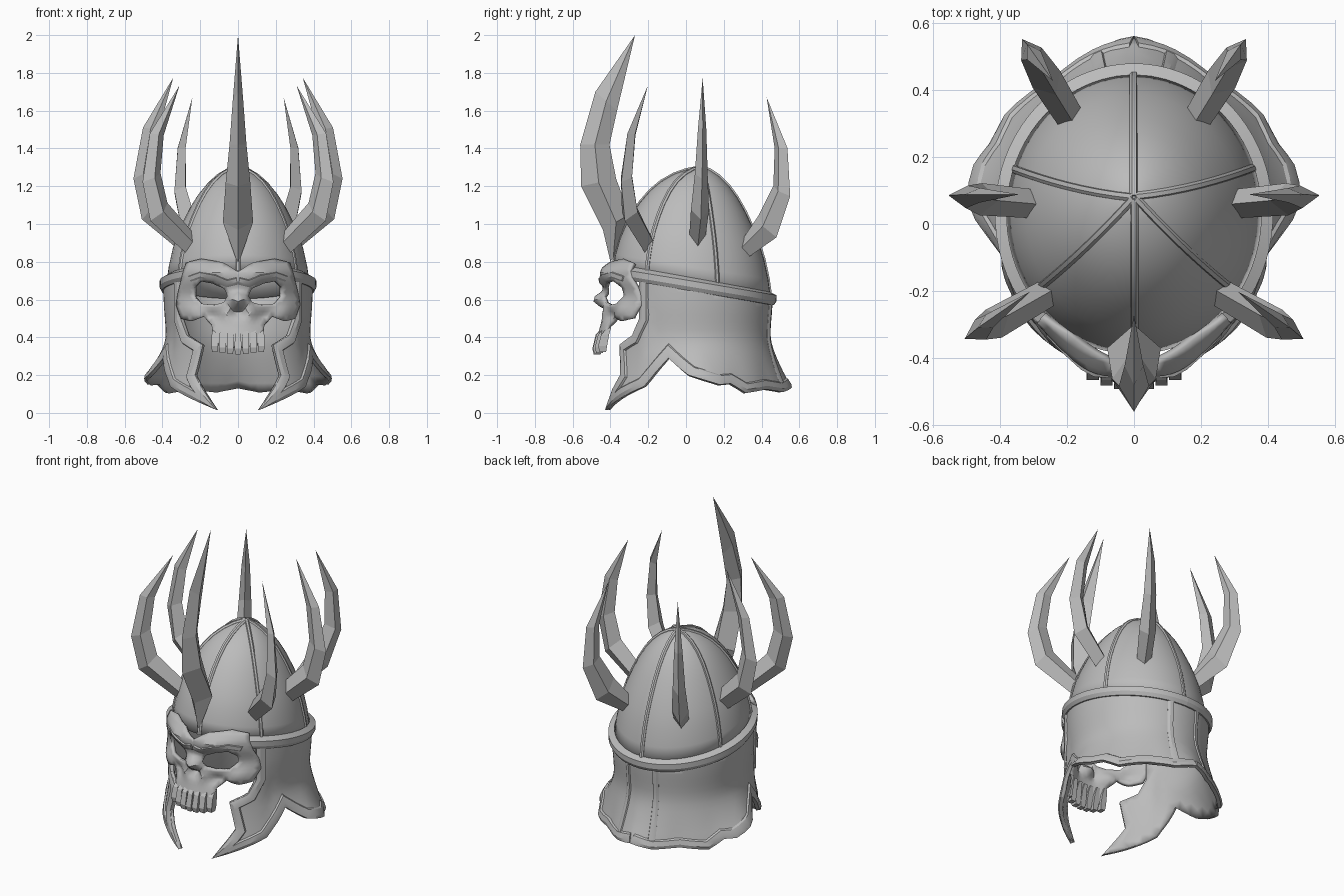
import bpy, bmesh, math
from mathutils import Vector
from mathutils.geometry import delaunay_2d_cdt

if "Cube" in bpy.data.objects:
    bpy.data.objects.remove(bpy.data.objects["Cube"])

steel = bpy.data.materials.new("grey steel")
steel.diffuse_color = (0.5, 0.5, 0.5, 1)
steel.use_nodes = True
steel.node_tree.nodes["Principled BSDF"].inputs["Base Color"].default_value = steel.diffuse_color
K = 0.4  # unwrapping radius: u = angle from the front * K


def lerp_table(t, table):
    for (a, p), (b, q) in zip(table, table[1:]):
        if t <= b:
            return p + (q - p) * max(0, (t - a) / (b - a))
    return table[-1][1]


def make(name, verts, faces, mirror=False, thick=0, smooth=35):
    me = bpy.data.meshes.new(name)
    me.from_pydata([tuple(v) for v in verts], [], faces)
    bm = bmesh.new()
    bm.from_mesh(me)
    bmesh.ops.remove_doubles(bm, verts=bm.verts, dist=1e-5)
    bmesh.ops.recalc_face_normals(bm, faces=bm.faces)
    bm.to_mesh(me)
    bm.free()
    me.materials.append(steel)
    ob = bpy.data.objects.new(name, me)
    bpy.context.collection.objects.link(ob)
    if mirror:
        ob.modifiers.new("mirror", 'MIRROR').merge_threshold = 0.002
    if thick:
        m = ob.modifiers.new("shell", 'SOLIDIFY')
        m.thickness, m.offset = thick, 0
    if smooth:
        bpy.ops.object.select_all(action='DESELECT')
        ob.select_set(True)
        bpy.context.view_layer.objects.active = ob
        bpy.ops.object.shade_smooth_by_angle(angle=math.radians(smooth))
    return ob


def resample(pts, step, closed=False):
    out = []
    for a, b in zip(pts, pts[1:] + (pts[:1] if closed else [])):
        a, b = Vector(a), Vector(b)
        n = max(1, math.ceil((b - a).length / step))
        out += [a.lerp(b, i / n) for i in range(n)]
    return out if closed else out + [Vector(pts[-1])]


def inside(p, poly):
    hit = False
    for a, b in zip(poly, poly[1:] + poly[:1]):
        if (a.y > p.y) != (b.y > p.y) and p.x < (b.x - a.x) * (p.y - a.y) / (b.y - a.y) + a.x:
            hit = not hit
    return hit


def sheet(name, outline, holes, step, fn, thick, smooth):
    """Flat outline with holes, filled with a mesh and wrapped onto a surface."""
    loops = [resample(o, step, True) for o in [outline] + holes]
    pts, edges = [], []
    for lp in loops:
        s = len(pts)
        pts += lp
        edges += [(s + i, s + (i + 1) % len(lp)) for i in range(len(lp))]
    ok = lambda p: inside(p, loops[0]) and not any(inside(p, h) for h in loops[1:])
    rim = list(pts)
    for i in range(int(1.4 / step)):
        for j in range(int(1 / step)):
            p = Vector(((i + 0.5 * (j % 2)) * step, j * step))
            if ok(p) and min((p - q).length for q in rim) > step * 0.55:
                pts.append(p)
    vs, _, fs, *_ = delaunay_2d_cdt(pts, edges, [], 0, 1e-5)
    fs = [f for f in fs if ok(sum((vs[i] for i in f), Vector((0, 0))) / 3)]
    return make(name, [fn(v.x, v.y, 0) for v in vs], fs, True, thick, smooth)


def ribbon(name, path, width, height, fn, step=0.05, mirror=True, point=None):
    """Raised bevelled strip left of a path on a surface, narrowing towards an optional point."""
    pts = resample(path, step)
    sec = [(0, -0.005), (0, height * 0.6), (0.3, height), (0.75, height), (1, -0.005)]
    verts, faces, n = [], [], len(sec)
    for i, p in enumerate(pts):
        d1 = (p - pts[max(i - 1, 0)]) if i else pts[1] - p
        d2 = (pts[i + 1] - p) if i < len(pts) - 1 else d1
        n1, n2 = (Vector((-d.y, d.x)).normalized() for d in (d1, d2))
        m = (n1 + n2) / max(0.55, 1 + n1.dot(n2))
        if point:
            m *= min(1, (p - Vector(point)).length / 0.16 + 0.02)
        verts += [fn(p.x + m.x * width * a, p.y + m.y * width * a, h) for a, h in sec]
    for i in range(len(pts) - 1):
        faces += [(i * n + j, i * n + (j + 1) % n, i * n + n + (j + 1) % n, i * n + n + j) for j in range(n)]
    faces += [tuple(range(n)), tuple(range(len(verts) - n, len(verts)))]
    return make(name, verts, faces, mirror, 0, 25)


# ---- surfaces
def band_z(th):
    return 0.68 + 0.075 * math.cos(th)


DOME = [(0, 1), (0.15, 0.965), (0.3, 0.91), (0.42, 0.845), (0.54, 0.76), (0.66, 0.66),
        (0.77, 0.545), (0.86, 0.42), (0.93, 0.28), (0.975, 0.14), (1, 0)]


def dome_pt(th, f, h=0):
    s = lerp_table(f, DOME)
    zb = band_z(th)
    r = h * (0.4 + 0.6 * s)
    return Vector(((0.37 * s + r) * math.sin(th), 0.03 + 0.05 * (1 - s) ** 2 - (0.41 * s + r) * math.cos(th),
                   zb + (1.292 - zb) * f + h * f))


FLARE = [(0, 0.03), (60, 0.03), (80, 0.09), (95, 0.13), (120, 0.065), (148, 0.04), (165, 0.06), (180, 0.09)]


def skirt_pt(u, z, h):
    th = u / K
    deg = math.degrees(th)
    h += lerp_table(deg, FLARE) * min(1.1, max(0, (0.4 - z) / 0.25)) ** 1.6
    if deg > 60:  # slight waist
        h -= 0.012 * math.exp(-((z - 0.42) / 0.12) ** 2)
    return Vector(((0.385 + h) * math.sin(th), 0.03 - (0.42 + h) * math.cos(th), z))


# ---- dome and its ribs
N = 48
verts = [dome_pt(2 * math.pi * i / N, f) for f, _ in DOME for i in range(N)]
faces = [(j * N + i, j * N + (i + 1) % N, j * N + N + (i + 1) % N, j * N + N + i)
         for j in range(len(DOME) - 1) for i in range(N)]
make("dome", verts, faces, False, 0.02, 50)
for k, deg in enumerate((0, 55, 109, 180, 251, 305)):
    th = math.radians(deg)
    side = Vector((math.cos(th), math.sin(th), 0))
    ribbon("dome_rib_%d" % k, [(0.014, f) for f, _ in DOME], 0.028, 0.018,
           lambda u, v, h: dome_pt(th, v, h) + side * u, 0.2, False)

# ---- neck guard with pointed cheek guards
ang = lambda pts: [(math.radians(d) * K, z) for d, z in pts]
edge = [(50, 0.74), (50, 0.5), (43, 0.41), (28, 0.36), (33, 0.2), (15, 0.015), (57, 0.14), (74, 0.29),
        (88, 0.2), (106, 0.15), (114, 0.155), (125, 0.105), (145, 0.125), (165, 0.11), (180, 0.135)]
top = [(d, band_z(math.radians(d))) for d in (180, 150, 120, 90, 65, 50)]
sheet("neck_guard", ang(edge + top), [], 0.04, skirt_pt, 0.02, 50)
ribbon("guard_trim", ang(edge), 0.062, 0.02, skirt_pt, point=ang(edge)[5])
ribbon("back_trim", ang([(163, 0.62), (163, 0.15)]), 0.045, 0.018, skirt_pt)
band = [(d, band_z(math.radians(d)) - 0.035) for d in range(40, 181, 10)]
ribbon("brow_band", ang(band), 0.07, 0.03, skirt_pt)

# ---- skull mask
BASE = [(0.3, -0.475), (0.4, -0.46), (0.47, -0.44), (0.56, -0.425), (0.63, -0.42), (0.70, -0.44),
        (0.76, -0.435), (0.82, -0.385)]
BUMPS = [(0, 0.6, 0.042, 0.032, -0.06), (0, 0.53, 0.035, 0.025, 0.04), (0.13, 0.735, 0.10, 0.03, -0.025),
         (0.25, 0.54, 0.05, 0.04, -0.03), (0.13, 0.51, 0.045, 0.03, 0.03), (0.06, 0.53, 0.02, 0.04, -0.015)]


def mask_pt(x, z, h):
    y = lerp_table(z, BASE) + 1.9 * x * x - h
    for bx, bz, sx, sz, a in BUMPS:
        y += a * math.exp(-((x - bx) / sx) ** 2 - ((z - bz) / sz) ** 2)
    return Vector((x, y, z))


face = [(0, 0.745), (0.08, 0.79), (0.19, 0.81), (0.27, 0.79), (0.29, 0.72), (0.31, 0.64), (0.32, 0.57),
        (0.295, 0.5), (0.24, 0.487), (0.18, 0.51), (0.135, 0.46), (0.13, 0.36), (0, 0.345)]
eye = [(0.05, 0.615), (0.07, 0.585), (0.12, 0.572), (0.19, 0.577), (0.227, 0.615), (0.227, 0.665),
       (0.19, 0.7), (0.13, 0.69), (0.07, 0.66)]
sheet("skull_mask", face, [eye], 0.02, mask_pt, 0.022, 32)
ribbon("brow_ridge", [(0, 0.68), (0.06, 0.665), (0.13, 0.695), (0.2, 0.708), (0.25, 0.69)], 0.045, 0.022, mask_pt)

# ---- teeth
for i in range(7):
    x = (i - 3) * 0.041
    zb = 0.31 + 0.9 * x * x
    verts = []
    for z, w, out in ((zb, 0.014, 0.015), (zb + 0.03, 0.0185, 0.027), (0.415, 0.016, 0.022), (0.45, 0.01, 0)):
        y = lerp_table(z, BASE) + 1.9 * x * x
        verts += [(x - w, y - out, z), (x + w, y - out, z), (x + w, y + 0.02, z), (x - w, y + 0.02, z)]
    faces = [(j * 4 + k, j * 4 + (k + 1) % 4, j * 4 + 4 + (k + 1) % 4, j * 4 + 4 + k) for j in range(3) for k in range(4)]
    make("tooth_%d" % i, verts, faces + [(0, 1, 2, 3), (12, 13, 14, 15)], smooth=0)


# ---- horns: diamond sections (outer r, outer z, inner r, inner z, half width), then the tip
def horn(name, sections, tip, base, direction, z0=0.0, zs=1.0, mirror=True):
    d = Vector(direction).normalized()
    s = Vector((-d.y, d.x))

    def put(r, z, w):
        p = Vector(base) + d * r + s * w
        return (p.x, p.y, z0 + z * zs)
    verts = []
    for ro, zo, ri, zi, w in sections:
        rm, zm = ro * 0.5 + ri * 0.5, zo * 0.5 + zi * 0.5
        lean = tip[2] * max(0, zm / tip[1]) ** 2
        verts += [put(ro, zo, lean), put(rm, zm, lean + w), put(ri, zi, lean), put(rm, zm, lean - w)]
    n = len(sections) - 1
    faces = [(j * 4 + k, j * 4 + (k + 1) % 4, j * 4 + 4 + (k + 1) % 4, j * 4 + 4 + k) for j in range(n) for k in range(4)]
    faces += [(n * 4 + k, n * 4 + (k + 1) % 4, n * 4 + 4) for k in range(4)] + [(0, 1, 2, 3)]
    make(name, verts + [put(*tip)], faces, mirror, smooth=0)


SIDE = [(0.045, 0.0, 0.0, 0.11, 0.042), (0.27, 0.185, 0.165, 0.285, 0.048), (0.315, 0.4, 0.205, 0.45, 0.034),
        (0.265, 0.67, 0.18, 0.66, 0.022)]
REAR = [(0.03, 0.0, 0.0, 0.11, 0.042), (0.21, 0.12, 0.10, 0.25, 0.048), (0.295, 0.36, 0.19, 0.42, 0.036),
        (0.275, 0.64, 0.195, 0.64, 0.024)]
horn("side_horn", SIDE, (0.105, 0.935, 0.025), (0.24, 0.055), (1, 0.08), 0.84, 1.0)
horn("front_side_horn", SIDE, (0.075, 0.935, 0.03), (0.23, -0.19), (0.86, -0.5), 0.84, 0.955)
horn("rear_side_horn", REAR, (0.14, 0.935, 0.015), (0.18, 0.3), (0.53, 0.85), 0.82, 0.91)
FRONT = [(0.40, 0.80, 0.37, 0.84, 0.012), (0.44, 0.97, 0.3, 1.05, 0.08), (0.555, 1.2, 0.37, 1.24, 0.065),
         (0.56, 1.42, 0.405, 1.42, 0.045), (0.48, 1.7, 0.365, 1.6, 0.028)]
horn("front_horn", FRONT, (0.27, 2.0, 0), (0, 0), (0, -1), mirror=False)
